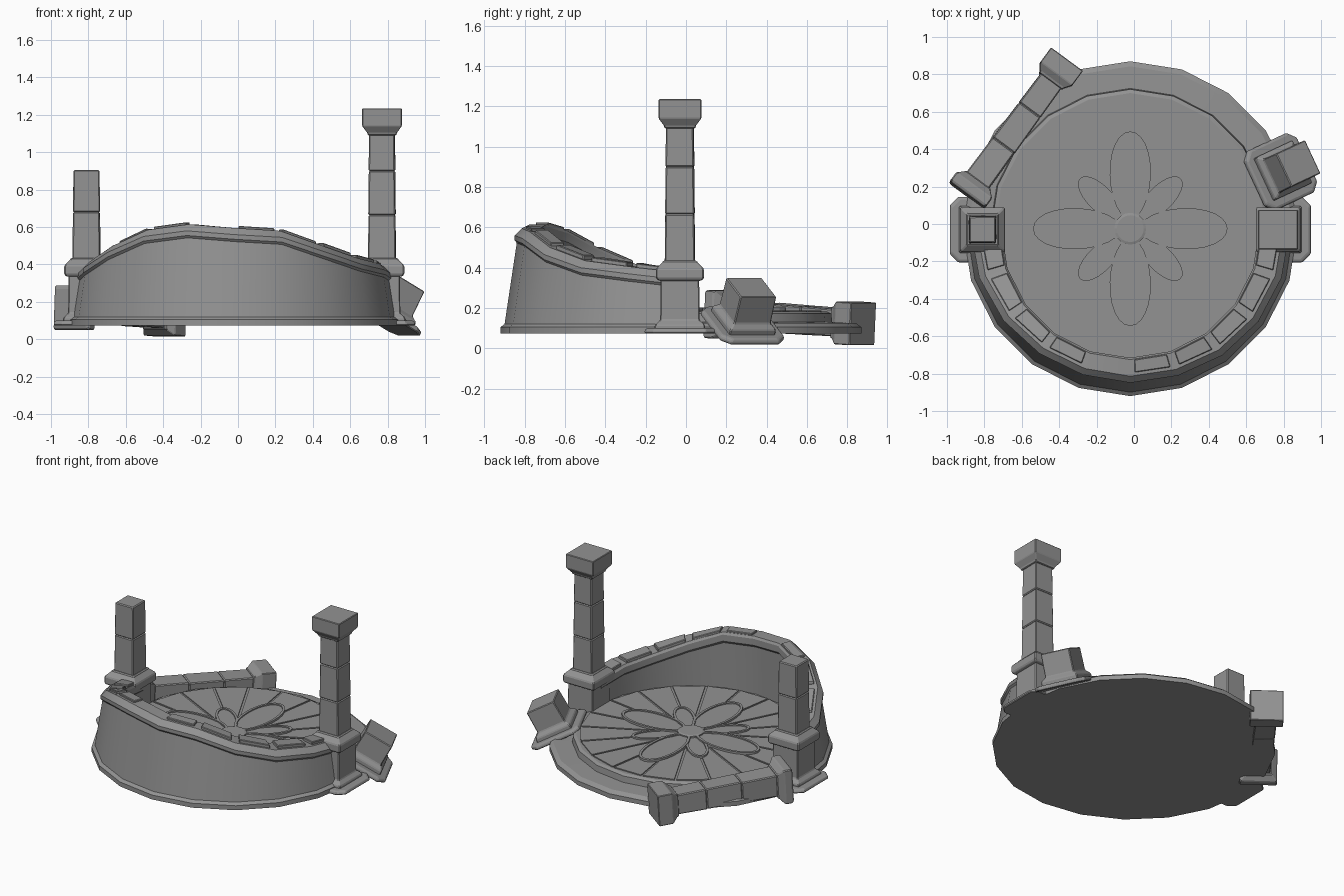
import bpy, bmesh, random
from math import sin, cos, pi, radians
from mathutils import Matrix, Vector

random.seed(4)
if "Cube" in bpy.data.objects:
    bpy.data.objects.remove(bpy.data.objects["Cube"])

stone = bpy.data.materials.new("grey stone")
stone.use_nodes = True
GREY = (0.29, 0.29, 0.29, 1)
stone.diffuse_color = GREY
stone.node_tree.nodes["Principled BSDF"].inputs["Base Color"].default_value = GREY

SIDES = 20
STEP = 2 * pi / SIDES
CENTRE = Matrix.Translation((-0.02, -0.025, 0))


def finish(name, bm, matrix=CENTRE, bevel=0, smooth=False):
    bmesh.ops.recalc_face_normals(bm, faces=bm.faces)
    mesh = bpy.data.meshes.new(name)
    bm.to_mesh(mesh)
    bm.free()
    mesh.materials.append(stone)
    ob = bpy.data.objects.new(name, mesh)
    bpy.context.collection.objects.link(ob)
    ob.matrix_world = matrix
    if bevel:
        mod = ob.modifiers.new("worn edges", "BEVEL")
        mod.width = bevel
        mod.segments = 1
        mod.limit_method = "ANGLE"
    if smooth:
        bpy.ops.object.select_all(action="DESELECT")
        ob.select_set(True)
        bpy.context.view_layer.objects.active = ob
        bpy.ops.object.shade_smooth_by_angle(angle=radians(25))
    return ob


def loft(bm, rings, closed=False, caps=True):
    """Skin a list of rings, each a list of points."""
    loops = [[bm.verts.new(p) for p in ring] for ring in rings]
    pairs = list(zip(loops, loops[1:]))
    if closed:
        pairs.append((loops[-1], loops[0]))
    for a, b in pairs:
        for i in range(len(a)):
            j = (i + 1) % len(a)
            bm.faces.new((a[i], a[j], b[j], b[i]))
    if caps and not closed:
        bm.faces.new(loops[0])
        bm.faces.new(loops[-1])


def polar(r, a, z):
    return (r * cos(a), r * sin(a), z)


def disc(name, profile):
    bm = bmesh.new()
    loft(bm, [[polar(r, i * STEP + pi / 2, z) for i in range(SIDES)] for r, z in profile])
    return finish(name, bm, smooth=True)


def square_stack(name, levels, matrix, chamfer=0.0, bevel=0.005):
    """Square stone turned from (height, half width) levels."""
    bm = bmesh.new()
    rings = []
    for z, h in levels:
        c = h - chamfer
        ring = []
        for q in range(4):
            turn = Matrix.Rotation(q * pi / 2, 3, "Z")
            pts = [(h, -c, z), (h, c, z)] if chamfer else [(h, h, z)]
            ring += [turn @ Vector(p) for p in pts]
        rings.append(ring)
    loft(bm, rings)
    return finish(name, bm, matrix, bevel)


# Platform: base flange, low rim and raised floor
disc("platform", [(0.895, 0.074), (0.895, 0.105), (0.868, 0.125), (0.75, 0.13),
                  (0.745, 0.172), (0.725, 0.182)])

# Floor slabs laid out like spokes
bm = bmesh.new()
for i in range(SIDES):
    mid = i * STEP
    rings = []
    for r in (0.2, 0.705):
        half = STEP / 2 - 0.007 / r
        rings.append([polar(r, mid - half, 0.176), polar(r, mid + half, 0.176),
                      polar(r, mid + half, 0.189), polar(r, mid - half, 0.189)])
    loft(bm, rings)
finish("floor_slabs", bm)


# Flower inlay: flat petals with raised borders
def petal_outline(start, length, width, z, inset=0.0):
    n = 12
    side = []
    for i in range(n + 1):
        t = i / n
        x = start + inset + (length - start - 2 * inset) * (1 - cos(pi * t)) / 2
        side.append((x, (width - inset) * sin(pi * t) * (0.8 + 0.2 * t)))
    return [(x, y, z) for x, y in side] + [(x, -y, z) for x, y in side[-2:0:-1]]


def petal(name, angle, start, length, width, top):
    m = CENTRE @ Matrix.Rotation(angle, 4, "Z")
    bm = bmesh.new()
    shape = (start, length, width)
    loft(bm, [petal_outline(*shape, 0.178), petal_outline(*shape, top - 0.008)])
    finish(name + "_plate", bm, m)
    bm = bmesh.new()
    loft(bm, [petal_outline(*shape, top - 0.012), petal_outline(*shape, top),
              petal_outline(*shape, top, 0.018),
              petal_outline(*shape, top - 0.012, 0.018)], closed=True)
    finish(name + "_border", bm, m)


for i in range(4):
    petal(f"small_petal_{i}", (i + 0.5) * pi / 2, 0.06, 0.38, 0.075, 0.2)
    petal(f"large_petal_{i}", i * pi / 2, 0.05, 0.52, 0.122, 0.203)
bm = bmesh.new()
loft(bm, [[polar(r, i * STEP, z) for i in range(SIDES)]
          for r, z in ((0.085, 0.178), (0.085, 0.203), (0.072, 0.207))])
finish("flower_centre", bm)

# Broken curved wall, its coping and the loose coping stones
TOPS = [0.37, 0.415, 0.5, 0.585, 0.615, 0.595, 0.58, 0.5, 0.435, 0.405, 0.375]


def outer(z):
    return 0.87 - 0.14 * (z - 0.12)


wall, coping = [], []
for k, top in enumerate(TOPS):
    a = pi + k * STEP
    low = top - 0.06
    wall.append([polar(r, a, z) for r, z in (
        (0.875, 0.115), (outer(low), low), (0.712, low), (0.722, 0.15))])
    edge = outer(low) + 0.012
    coping.append([polar(r, a, z) for r, z in (
        (edge - 0.012, low - 0.015), (edge, low), (edge, low + 0.025),
        (edge - 0.035, top), (0.7, top), (0.69, top - 0.015), (0.69, low), (0.712, low - 0.02))])
for name, rings in (("curved_wall", wall), ("wall_coping", coping)):
    bm = bmesh.new()
    loft(bm, rings)
    finish(name, bm, smooth=True)

for k in range(len(TOPS) - 1):
    if k == 4:
        continue
    bm = bmesh.new()
    rings = []
    lift = random.uniform(0.012, 0.022)
    for t in (0.1, 0.9):
        z = TOPS[k] * (1 - t) + TOPS[k + 1] * t
        a = pi + (k + t) * STEP
        r = outer(z) - 0.035
        rings.append([polar(r, a, z - 0.01), polar(r, a, z + lift),
                      polar(0.7, a, z + lift), polar(0.7, a, z - 0.01)])
    loft(bm, rings)
    finish(f"coping_stone_{k}", bm, bevel=0.004)


# Columns
def column_base(name, m):
    square_stack(name + "_foot", [(0.074, 0.175), (0.09, 0.175), (0.1, 0.165)], m, 0.045)
    square_stack(name + "_plinth", [(0.09, 0.125), (0.115, 0.125), (0.14, 0.098), (0.35, 0.095)], m)


def column_upper(name, m, joints, capital):
    square_stack(name + "_collar", [(0.335, 0.105), (0.345, 0.119), (0.395, 0.119),
                                    (0.425, 0.088), (0.435, 0.085)], m, bevel=0.006)
    for i, (lo, hi) in enumerate(zip(joints, joints[1:])):
        h = 0.0745 - 0.002 * i
        twist = Matrix.Rotation(random.uniform(-0.03, 0.03), 4, "Z")
        square_stack(f"{name}_shaft_{i}", [(lo, h), (hi, h - 0.003)], m @ twist, bevel=0.006)
    if capital:
        square_stack(name + "_capital", [(1.09, 0.075), (1.105, 0.08), (1.14, 0.106),
                                         (1.235, 0.106)], m, bevel=0.004)


FULL = (0.42, 0.665, 0.9, 1.11)
right = Matrix.Translation((-0.81, -0.03, 0))
left = Matrix.Translation((0.77, -0.03, 0))
for name, m, joints in (("short_column", right, (0.42, 0.68, 0.905)), ("tall_column", left, FULL)):
    column_base(name, m)
    column_upper(name, m, joints, name == "tall_column")

# Toppled column resting across the rim
foot, head = Vector((-0.885, 0.165, 0.17)), Vector((-0.37, 0.865, 0.122))
lean = (head - foot).to_track_quat("Z", "Y").to_matrix().to_4x4()
fallen = Matrix.Translation(foot) @ lean @ Matrix.Translation((0, 0, -0.35))
column_upper("fallen_column", fallen, FULL, True)

# Fallen pedestal tipped over the edge
tip = (Matrix.Translation((0.785, 0.28, 0.115)) @ Matrix.Rotation(radians(25), 4, "Z")
       @ Matrix.Rotation(radians(29), 4, "Y"))
square_stack("fallen_foot", [(-0.015, 0.175), (0.005, 0.175), (0.015, 0.165)], tip, 0.045)
square_stack("fallen_plinth", [(0, 0.125), (0.04, 0.125), (0.065, 0.1), (0.215, 0.098)], tip)
